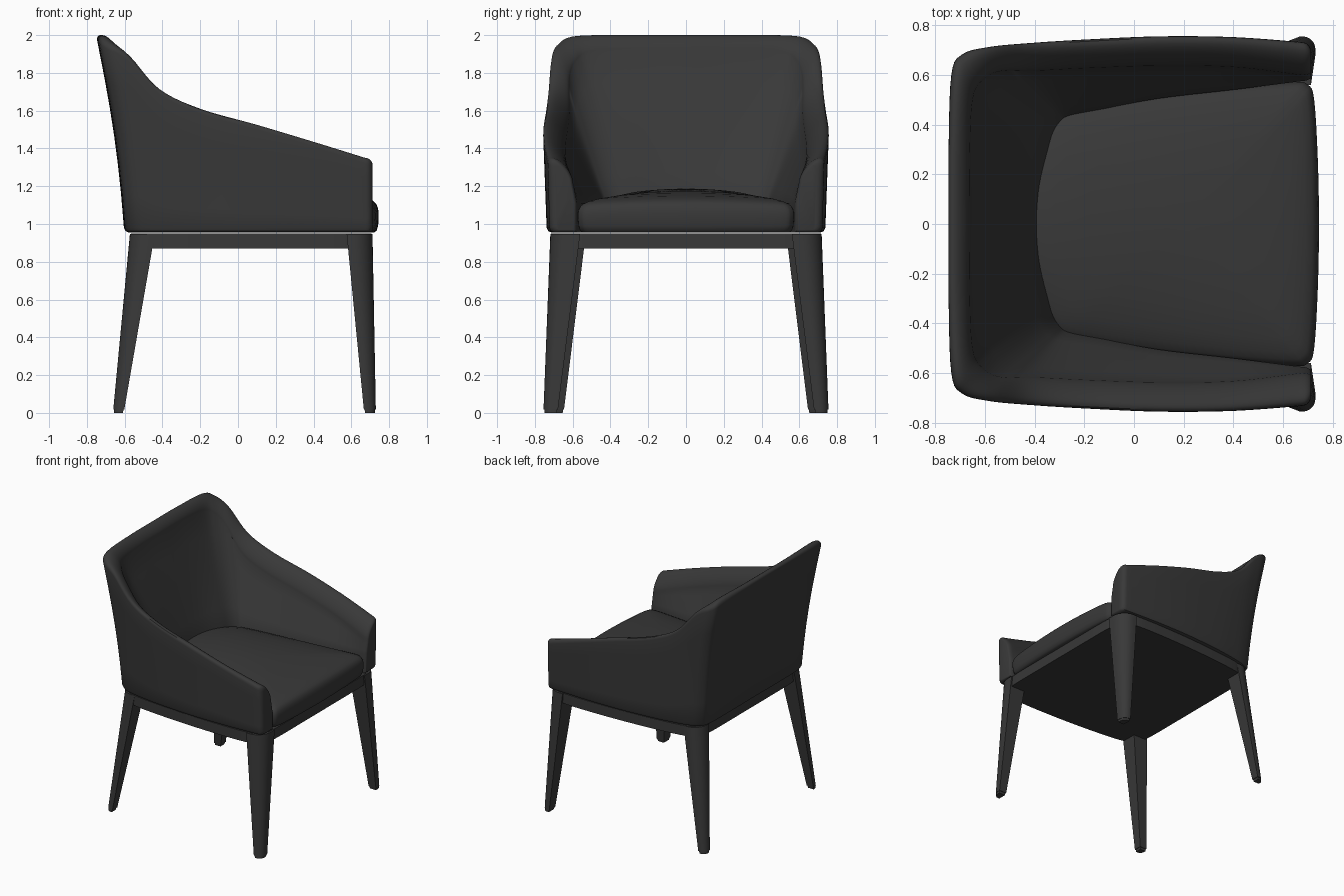
import bpy, bmesh, math
from mathutils import Vector

if "Cube" in bpy.data.objects:
    bpy.data.objects.remove(bpy.data.objects["Cube"])

# Dark charcoal for upholstery and frame
dark = bpy.data.materials.new("charcoal")
dark.diffuse_color = (.04, .04, .04, 1)
dark.use_nodes = True
dark.node_tree.nodes["Principled BSDF"].inputs["Base Color"].default_value = dark.diffuse_color


def loft(name, rings, angle=35):
    """Skin a list of equal-length closed rings; cap both ends."""
    bm = bmesh.new()
    vs = [[bm.verts.new(p) for p in r] for r in rings]
    n = len(rings[0])
    for a, b in zip(vs, vs[1:]):
        for i in range(n):
            j = (i + 1) % n
            bm.faces.new((a[i], a[j], b[j], b[i]))
    bm.faces.new(vs[0])
    bm.faces.new(vs[-1])
    bmesh.ops.recalc_face_normals(bm, faces=bm.faces)
    me = bpy.data.meshes.new(name)
    bm.to_mesh(me)
    bm.free()
    me.materials.append(dark)
    ob = bpy.data.objects.new(name, me)
    bpy.context.collection.objects.link(ob)
    bpy.ops.object.select_all(action='DESELECT')
    ob.select_set(True)
    bpy.context.view_layer.objects.active = ob
    bpy.ops.object.shade_smooth_by_angle(angle=math.radians(angle))
    return ob


def spline(pts, steps):
    """Catmull-Rom through tuples of any length."""
    out = []
    for i in range(len(pts) - 1):
        p0, p1, p2, p3 = (pts[max(0, min(len(pts) - 1, i + k))] for k in (-1, 0, 1, 2))
        for s in range(steps):
            t = s / steps
            out.append(tuple(0.5 * (2 * b + (c - a) * t + (2 * a - 5 * b + 4 * c - d) * t * t
                                    + (3 * b - a - 3 * c + d) * t ** 3)
                             for a, b, c, d in zip(p0, p1, p2, p3)))
    out.append(tuple(pts[-1]))
    return out


def clamp(v):
    return max(0, min(1, v))


# Shell: arms and back as one swept wall
# station = outer bottom xy, outer top xy, top z, inner top xy, inner bottom xy
half = [
    (.675, .722, .675, .732, 1.35, .675, .597, .675, .575),
    (.40, .735, .40, .752, 1.435, .40, .63, .40, .54),
    (.10, .735, .10, .755, 1.525, .10, .635, .10, .505),
    (-.19, .715, -.20, .742, 1.61, -.20, .625, -.14, .46),
    (-.36, .692, -.42, .728, 1.715, -.40, .615, -.26, .435),
    (-.48, .668, -.585, .712, 1.89, -.53, .615, -.295, .41),
    (-.557, .632, -.692, .682, 1.962, -.605, .58, -.32, .36),
    (-.593, .56, -.735, .60, 1.996, -.648, .50, -.335, .28),
    (-.60, .30, -.746, .30, 2.0, -.66, .26, -.363, .14),
    (-.60, .0, -.746, .0, 2.0, -.66, .0, -.372, .0),
]
mirrored = [tuple(-v if i in (1, 3, 6, 8) else v for i, v in enumerate(s)) for s in half[-2::-1]]


def wall_ring(s):
    zb, zi = 0.955, 1.11
    ob, ot = Vector((s[0], s[1], zb)), Vector((s[2], s[3], 0))
    it, ib = Vector((s[5], s[6], 0)), Vector((s[7], s[8], zi))
    r = 0.47 * (ot - it).length
    drop = .055 + .05 * clamp((s[2] + .74) / .14)   # rim leans towards the seat
    ot.z = s[4] - math.hypot(r, drop / 2) + drop / 2
    it.z = ot.z - drop
    low = Vector((s[7], s[8], zb))
    inward = (low - ob).normalized()
    up = (ot - ob).normalized()
    hollow = .018 * clamp((-.3 - s[0]) / .28)       # slightly concave rear
    ring = [low, ob + inward * .025, ob + inward * .008 + up * .007, ob + up * .025]
    ring += [ob.lerp(ot, t) + Vector((hollow * math.sin(math.pi * t), 0, 0)) for t in (.2, .35, .5, .65, .8)]
    mid, arm = (ot + it) / 2, (ot - it) / 2
    for k in range(13):
        a = math.pi * k / 12
        ring.append(mid + arm * math.cos(a) + Vector((0, 0, r * math.sin(a))))
    ring += [it.lerp(ib, t) for t in (.2, .4, .6, .8, 1)]
    return ring


rings = [wall_ring(s) for s in spline(half + mirrored, 5)]


def arm_cap(ring, r=.038):
    """Rounded arm front, softer on the outer side."""
    ys, zs = [p.y for p in ring], [p.z for p in ring]
    cy, cz = (min(ys) + max(ys)) / 2, (min(zs) + max(zs)) / 2
    hy, hz = (max(ys) - min(ys)) / 2, (max(zs) - min(zs)) / 2
    out = []
    for k in range(1, 6):
        a = math.pi / 2 * k / 5
        d = r * (1 - math.cos(a))
        out.append([Vector((p.x + r * math.sin(a),
                            cy + (p.y - cy) * (1 - (1.1 if abs(p.y) > abs(cy) else .5) * d / hy),
                            cz + (p.z - cz) * (1 - (d if p.z > cz else .4 * d) / hz))) for p in ring])
    return out


rings = arm_cap(rings[0])[::-1] + rings + arm_cap(rings[-1])
loft("arm_and_back_shell", rings)

# Seat cushion: tapered outline, top crowned across the width
side = [(.745, 0), (.74, .25), (.725, .50), (.70, .56), (.64, .572), (.40, .555), (.10, .525),
        (-.20, .485), (-.33, .44), (-.40, .32), (-.44, .15), (-.45, 0)]
out = spline(side, 4)
out += [(x, -y) for x, y in out[-2:0:-1]]
layers = [(.955, .955), (.98, .965), (.994, .99), (1, 1.03), (1, 1.065), (.992, 1.095), (.975, 1.12),
          (.95, 1.135), (.9, 1.148), (.8, 1.16), (.6, 1.17), (.35, 1.175), (.1, 1.177)]
cushion = []
for s, z in layers:
    ring = []
    for x, y in out:
        px, py = .2 + (x - .2) * s, y * s
        w = clamp((z - 1.03) / .11)
        crown = .05 + .19 * clamp((.7 - px) / 1.0)
        ring.append((px, py, z + w * (.035 * (.3 - px) - crown * py * py)))
    cushion.append(ring)
loft("seat_cushion", cushion, angle=50)


# Seat frame: thin slab, bowed sides, narrower at the rear
def frame_ring(z):
    ring = []
    for i in range(96):
        a = 2 * math.pi * i / 96
        c, s = math.cos(a), math.sin(a)
        k = (abs(c) ** 12 + abs(s) ** 12) ** (-1 / 12)
        u, v = c * k, s * k
        ring.append((.07 + .637 * u, (.679 + .029 * u + .03 * (1 - u * u)) * v, z))
    return ring


loft("seat_frame", [frame_ring(.87), frame_ring(.95)])


def leg_ring(x0, x1, y0, y1, z, sx):
    """Rectangle with a fully rounded outer corner (towards sx and +y)."""
    if sx < 0:
        x0, x1 = x1, x0
    r = .8 * min(abs(x1 - x0), y1 - y0)
    ring = [(x0, y0, z), (x1, y0, z)]
    for k in range(9):
        a = math.pi / 2 * k / 8
        ring.append((x1 - sx * r * (1 - math.cos(a)), y1 - r * (1 - math.sin(a)), z))
    return ring + [(x0, y1, z)]


# Tapered splayed legs with small foot caps: x and y ranges at top and floor
leg_specs = {
    "front": (1, (.575, .712), (.668, .73), (.56, .718), (.68, .755)),
    "back": (-1, (-.572, -.44), (-.662, -.605), (.53, .66), (.648, .708)),
}
for end, (sx, xt, xb, yt, yb) in leg_specs.items():
    for label, m in (("left", 1), ("right", -1)):
        def section(z, inset=0):
            t = z / .95
            x0, x1 = (b + (a - b) * t for a, b in zip(xt, xb))
            y0, y1 = (b + (a - b) * t for a, b in zip(yt, yb))
            r = leg_ring(x0 + inset, x1 - inset, y0 + inset, y1 - inset, z, sx)
            return [(x, y * m, zz) for x, y, zz in r]
        loft(f"{end}_leg_{label}", [section(.018), section(.5), section(.948)])
        loft(f"{end}_foot_{label}", [section(0, .005), section(.02, .004)])
